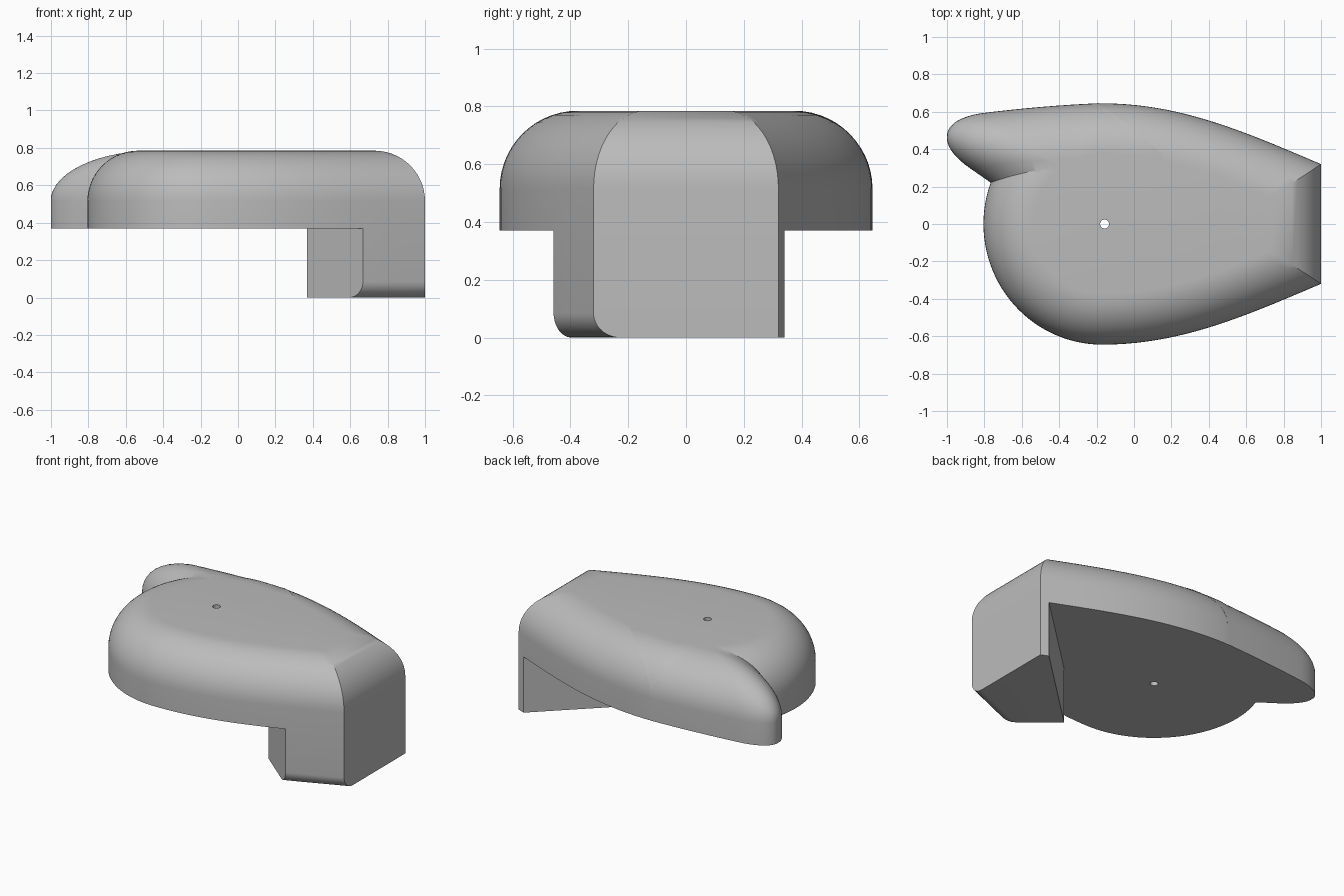
import bpy, bmesh, math
from mathutils import Vector

if "Cube" in bpy.data.objects:
    bpy.data.objects.remove(bpy.data.objects["Cube"])

TOP, BASE, R, FOOT_R = 0.785, 0.37, 0.27, 0.085
STEPS, N = 14, 28

grey = bpy.data.materials.new("light_grey")
grey.diffuse_color = (0.5, 0.5, 0.5, 1)
grey.use_nodes = True
grey.node_tree.nodes["Principled BSDF"].inputs["Base Color"].default_value = grey.diffuse_color


def loft(name, rings):
    """Closed solid through a stack of equal-length rings."""
    bm = bmesh.new()
    rows = [[bm.verts.new(p) for p in ring] for ring in rings]
    for a, b in zip(rows, rows[1:]):
        for i in range(len(a)):
            j = (i + 1) % len(a)
            bm.faces.new((a[i], a[j], b[j], b[i]))
    bm.faces.new(rows[0][::-1])
    bm.faces.new(rows[-1])
    bmesh.ops.recalc_face_normals(bm, faces=bm.faces)
    mesh = bpy.data.meshes.new(name)
    bm.to_mesh(mesh)
    bm.free()
    mesh.materials.append(grey)
    obj = bpy.data.objects.new(name, mesh)
    bpy.context.collection.objects.link(obj)
    return obj


def combine(target, tool, operation):
    """Apply a boolean and discard the tool."""
    mod = target.modifiers.new(operation.lower(), "BOOLEAN")
    mod.operation, mod.solver, mod.object = operation, "EXACT", tool
    bpy.context.view_layer.objects.active = target
    bpy.ops.object.modifier_apply(modifier=mod.name)
    bpy.data.objects.remove(tool)


# Tapering side curve of the body, moved inward by d
CURVE = [Vector(p) for p in ((-0.17, 0.645), (0.25, 0.645), (0.6, 0.49), (1, 0.32))]


def side_point(t, d):
    a, b, c, e = CURVE
    s = 1 - t
    p = a * s**3 + b * 3 * t * s * s + c * 3 * t * t * s + e * t**3
    tan = ((b - a) * s * s + (c - b) * 2 * s * t + (e - c) * t * t).normalized()
    return p + Vector((tan.y, -tan.x)) * d


def side(d, x_end):
    lo, hi = 0.3, 1.3
    for _ in range(40):
        mid = (lo + hi) / 2
        if side_point(mid, d).x < x_end:
            lo = mid
        else:
            hi = mid
    return [side_point(lo * i / N, d) for i in range(N + 1)]


def body_ring(z, d, d_front, d_end):
    front = [(p.x, -p.y, z) for p in reversed(side(d_front, 1 - d_end))]
    back = [(p.x, p.y, z) for p in side(d, 1 - d_end)]
    nose = []
    for i in range(1, 2 * N):
        a = -math.pi / 2 - math.pi * i / (2 * N)
        nose.append((-0.17 + (0.635 - d) * math.cos(a), (0.645 - d) * math.sin(a), z))
    return front + nose + back


# Body: rounded foot edge on the front side, straight wall, rounded top
quarter = [math.pi / 2 * i / STEPS for i in range(STEPS + 1)]
rings = [body_ring(FOOT_R * (1 - math.sin(a)), 0, FOOT_R * (1 - math.cos(a)), 0)
         for a in reversed(quarter)]
for a in quarter:
    d = R * (1 - math.cos(a))
    rings.append(body_ring(TOP - R + R * math.sin(a), d, d, d))
body = loft("body", rings)

# Horn: rounded corner between two straight edges that meet at an apex
apex = Vector((-1.226, 0.539))
u1, u2 = Vector((1, 0.13)).normalized(), Vector((1, -0.69)).normalized()
sin_a = abs(u1.x * u2.y - u1.y * u2.x)
HR, REACH = 0.285, 0.7


def horn_point(d1, d2, z):
    p = apex + (u1 * d2 + u2 * d1) / sin_a
    bend = 0.064 * max(0, p.x + 0.85) ** 2
    return (max(p.x, -1), p.y - bend, z)


def horn_ring(z, rho):
    edge = HR * (1 - rho)
    ring = [horn_point(REACH, edge, z)]
    ring += [horn_point(REACH + (HR - REACH) * i / 8, edge, z) for i in range(1, 8)]
    for i in range(21):
        a = math.pi / 2 * i / 20
        ring.append(horn_point(HR * (1 - rho * math.sin(a)), HR * (1 - rho * math.cos(a)), z))
    ring += [horn_point(edge, HR + (REACH - HR) * i / 8, z) for i in range(1, 9)]
    return ring


rings = [horn_ring(0.2, 1)]
for a in quarter:
    rings.append(horn_ring(TOP - R + (R - 0.0006) * math.sin(a), max(math.cos(a), 0.02)))
combine(body, loft("horn", rings), "UNION")

# Underside cut, leaving the wedge-shaped foot
plan = [(0.37, -0.21), (1.53, 0.89), (1.53, 2), (-2, 2), (-2, -2), (1.57, -2), (1.57, -1.21)]
combine(body, loft("underside_cutter", [[(x, y, z) for x, y in plan] for z in (-1, BASE)]),
        "DIFFERENCE")

# Small through hole
circle = [(-0.157 + 0.024 * math.cos(math.tau * i / 24), 0.024 * math.sin(math.tau * i / 24))
          for i in range(24)]
combine(body, loft("hole_cutter", [[(x, y, z) for x, y in circle] for z in (-0.1, 1)]),
        "DIFFERENCE")

bpy.ops.object.select_all(action="DESELECT")
body.select_set(True)
bpy.context.view_layer.objects.active = body
bpy.ops.object.shade_smooth_by_angle(angle=math.radians(25))
